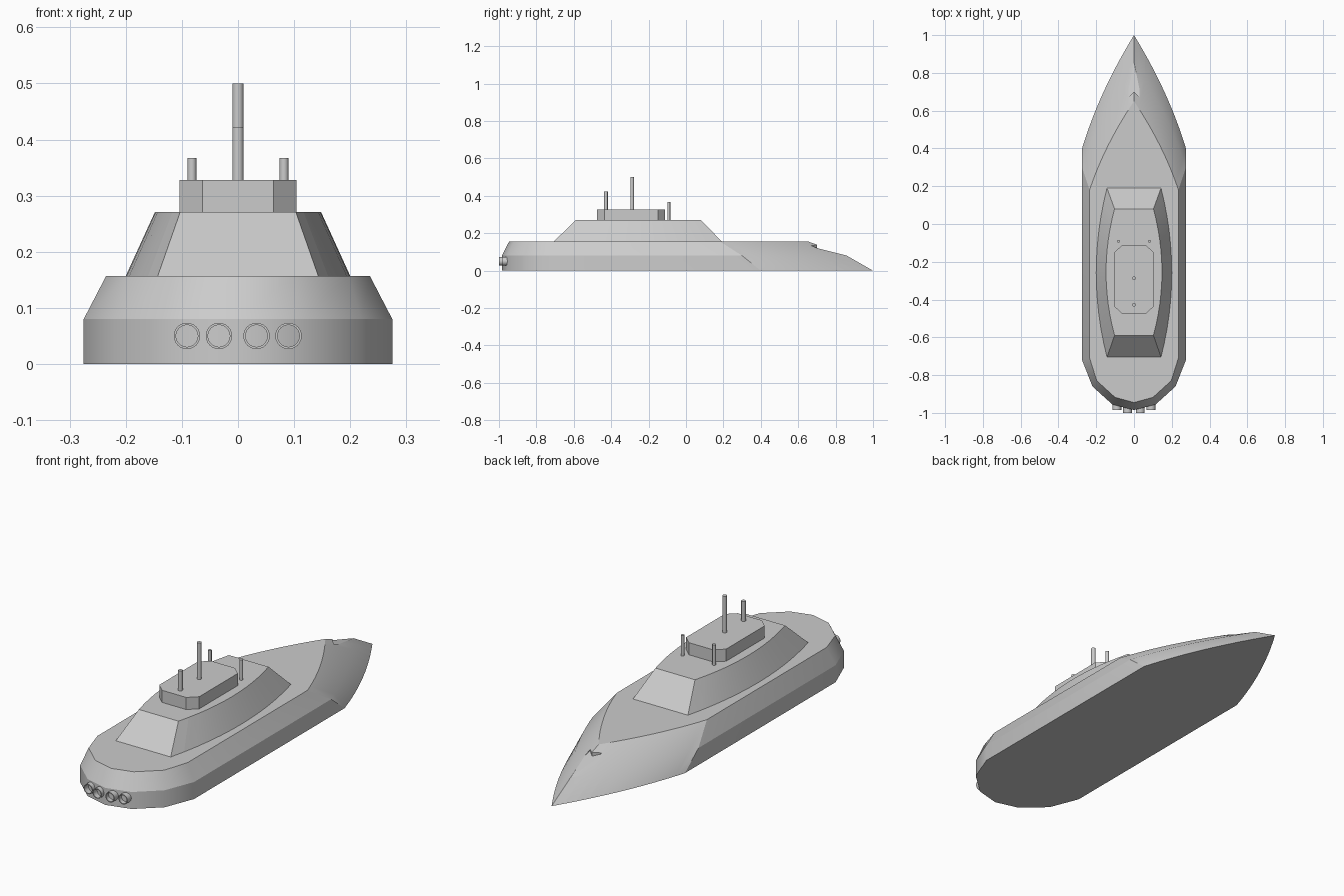
import bpy
import bmesh
from math import cos, sin, tau

cube = bpy.data.objects.get("Cube")
if cube:
    bpy.data.objects.remove(cube, do_unlink=True)

grey = bpy.data.materials.new("light_grey")
grey.use_nodes = True
grey.diffuse_color = (0.6, 0.6, 0.6, 1)
grey.node_tree.nodes["Principled BSDF"].inputs["Base Color"].default_value = (0.6, 0.6, 0.6, 1)


def loft(name, rings, smooth=False, hard=lambda e: False, close=True):
    """Join equal-length rings of points with quads and cap both ends."""
    bm = bmesh.new()
    vs = [[bm.verts.new(p) for p in ring] for ring in rings]
    n = len(vs[0])
    for a, b in zip(vs, vs[1:]):
        for i in range(n):
            j = (i + 1) % n
            bm.faces.new((a[i], a[j], b[j], b[i])).smooth = smooth
    if close:
        bm.faces.new(vs[0][::-1])
        bm.faces.new(vs[-1])
    bmesh.ops.recalc_face_normals(bm, faces=bm.faces)
    for e in bm.edges:
        e.smooth = not hard(e)
    mesh = bpy.data.meshes.new(name)
    bm.to_mesh(mesh)
    bm.free()
    mesh.materials.append(grey)
    ob = bpy.data.objects.new(name, mesh)
    bpy.context.collection.objects.link(ob)
    return ob


def mirrored(half, z):
    """Close a right-hand outline (first and last points on the centreline)."""
    full = half + [(-x, y) for x, y in half[-2:0:-1]]
    return [(x, y, z) for x, y in full]


# Hull: three outlines, each with a faceted stern and a curved bow
def hull_ring(z, width, stern, shoulder, tip, steps=12):
    half = list(stern) + [(width, shoulder)]
    for i in range(1, steps + 1):
        t = i / steps
        half.append((width * (1 - 0.66 * t - 0.34 * t * t), shoulder + (tip - shoulder) * t))
    half[-1] = (0, tip)
    return mirrored(half, z)


lower_stern = [(0, -0.985), (0.115, -0.955), (0.22, -0.86), (0.275, -0.72)]
deck_stern = [(0, -0.945), (0.1, -0.918), (0.197, -0.83), (0.235, -0.71)]
SHOULDERS = (0.40, 0.30, 0.18)


def hull_hard(e):
    a, b = (v.co for v in e.verts)
    if abs(a.z - b.z) < 0.001:                     # rails, softened at the bow
        return not (abs(a.z - 0.08) < 0.001 and max(a.y, b.y) > 0.31)
    on_shoulder = any(abs(a.y - s) < 0.001 for s in SHOULDERS)
    return on_shoulder or max(a.y, b.y) > 0.85     # shoulder creases and stem


hull = loft("hull", [
    hull_ring(0, 0.275, lower_stern, SHOULDERS[0], 1.0),
    hull_ring(0.08, 0.275, lower_stern, SHOULDERS[1], 0.86),
    hull_ring(0.157, 0.235, deck_stern, SHOULDERS[2], 0.65),
], smooth=True, hard=hull_hard)

# Bow recess, cut with a wedge whose floor slopes forward
outline = [(-0.03, 0.67), (0, 0.70), (0.03, 0.67), (0.03, 0.87), (-0.03, 0.87)]
cutter = loft("bow_recess_cutter", [
    [(x, y, 0.128 - 0.25 * (y - 0.67)) for x, y in outline],
    [(x, y, 0.25) for x, y in outline],
])
cutter.hide_render = True
cutter.hide_viewport = True
cut = hull.modifiers.new("bow_recess", 'BOOLEAN')
cut.operation = 'DIFFERENCE'
cut.solver = 'EXACT'
cut.object = cutter


# Superstructure with bowed sides
def cabin_ring(z, y0, y1, end, middle, steps=12):
    side = []
    for i in range(steps + 1):
        t = i / steps
        side.append((end + (middle - end) * 4 * t * (1 - t), y0 + (y1 - y0) * t))
    return [(x, y, z) for x, y in side] + [(-x, y, z) for x, y in side[::-1]]


def cabin_hard(e):
    a, b = (v.co for v in e.verts)
    return a.x * b.x < 0 or min(abs(a.x), abs(b.x)) < 0.106 or \
        min(a.y, b.y) < -0.58 and abs(a.z - b.z) > 0.01 or \
        max(a.y, b.y) > 0.18 and abs(a.z - b.z) > 0.01


loft("superstructure", [
    cabin_ring(0.157, -0.705, 0.19, 0.143, 0.2),
    cabin_ring(0.271, -0.59, 0.08, 0.103, 0.148),
], smooth=True, hard=cabin_hard)

# Bridge with clipped corners
bridge = [(0, -0.475), (0.063, -0.475), (0.104, -0.437), (0.104, -0.15),
          (0.063, -0.112), (0, -0.112)]
loft("bridge", [mirrored(bridge, z) for z in (0.271, 0.328)])


# Masts
def mast(name, x, y, z0, z1, r):
    ring = [(x + r * cos(tau * i / 12), y + r * sin(tau * i / 12)) for i in range(12)]
    loft(name, [[(*p, z) for p in ring] for z in (z0, z1)], smooth=True)


mast("main_mast", 0, -0.288, 0.32, 0.5, 0.01)
mast("rear_mast", 0, -0.428, 0.32, 0.422, 0.01)
for side, x in (("left", 0.082), ("right", -0.082)):
    mast("forward_mast_" + side, x, -0.092, 0.265, 0.367, 0.008)

# Stern exhaust pipes with hollow mouths
for i, (x, y) in enumerate([(-0.091, -0.985), (-0.034, -1), (0.033, -1), (0.09, -0.985)]):
    profile = [(0.0235, -0.9), (0.0235, y), (0.0195, y), (0.0195, y + 0.03)]
    loft("exhaust_pipe_%d" % (i + 1), [
        [(x + r * cos(tau * k / 24), d, 0.05 + r * sin(tau * k / 24)) for k in range(24)]
        for r, d in profile
    ], smooth=True, hard=lambda e: abs(e.verts[0].co.y - e.verts[1].co.y) < 0.001)
